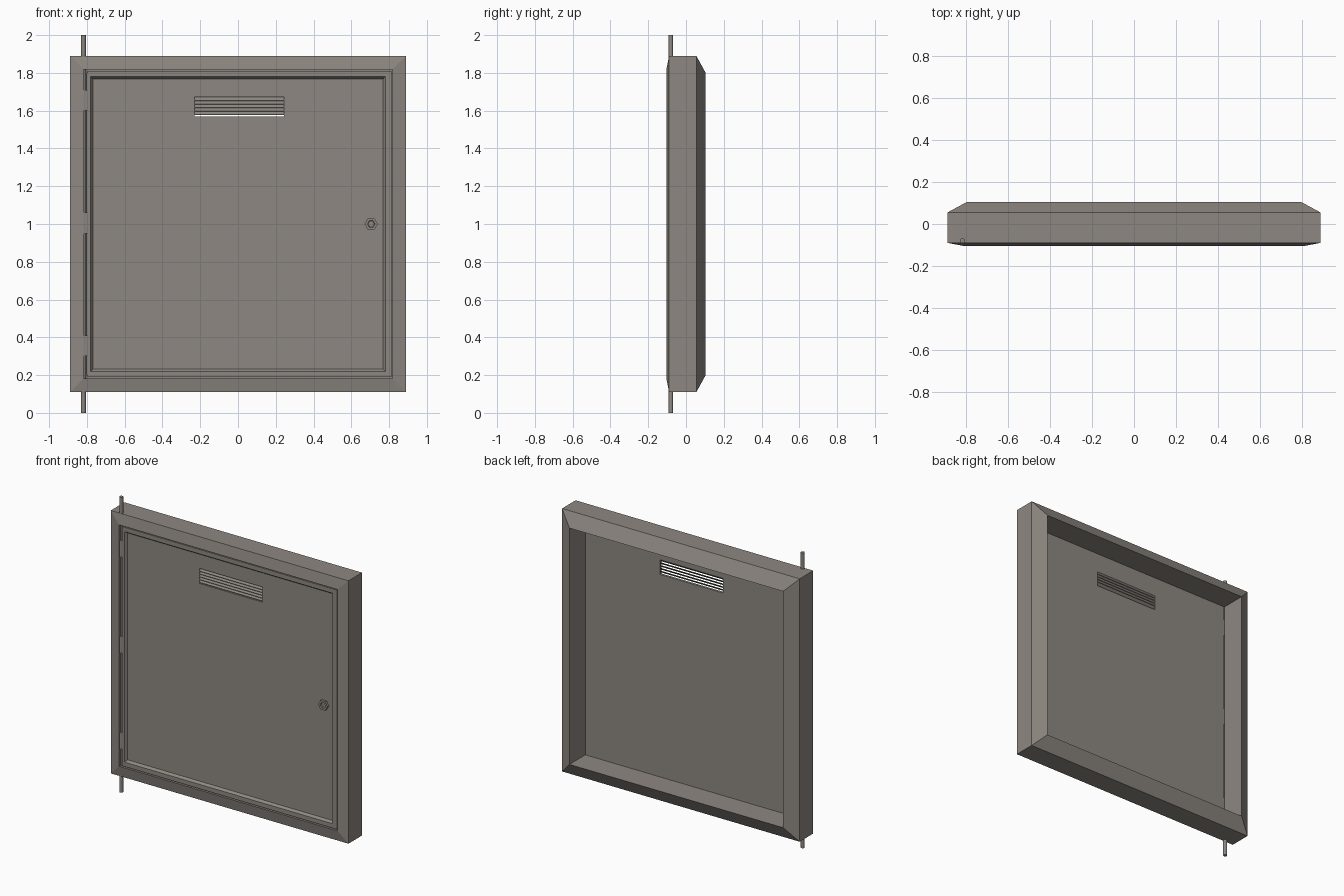
import bpy, bmesh, math
from mathutils import Vector

if "Cube" in bpy.data.objects:
    bpy.data.objects.remove(bpy.data.objects["Cube"])

mat = bpy.data.materials.new("warm grey metal")
mat.diffuse_color = (0.27, 0.245, 0.22, 1)
mat.use_nodes = True
mat.node_tree.nodes["Principled BSDF"].inputs["Base Color"].default_value = mat.diffuse_color


def loft(name, loops, closed=False, cap=False):
    """Skin a list of equal-length vertex loops; closed joins last to first."""
    bm = bmesh.new()
    rows = [[bm.verts.new(p) for p in lp] for lp in loops]
    n = len(rows[0])
    for i in range(len(rows) if closed else len(rows) - 1):
        a, b = rows[i], rows[(i + 1) % len(rows)]
        for k in range(n):
            bm.faces.new((a[k], a[(k + 1) % n], b[(k + 1) % n], b[k]))
    if cap:
        bm.faces.new(rows[0])
        bm.faces.new(rows[-1])
    bmesh.ops.recalc_face_normals(bm, faces=bm.faces)
    me = bpy.data.meshes.new(name)
    bm.to_mesh(me)
    bm.free()
    me.materials.append(mat)
    ob = bpy.data.objects.new(name, me)
    bpy.context.collection.objects.link(ob)
    return ob


def rect(x0, x1, z0, z1, y):
    return [(x0, y, z0), (x1, y, z0), (x1, y, z1), (x0, y, z1)]


def square(h, y):
    return rect(-h, h, 1 - h, 1 + h, y)


def ngon(r, n, cx, cz, y):
    return [(cx + r * math.cos(k * math.tau / n), y, cz + r * math.sin(k * math.tau / n))
            for k in range(n)]


def rod(name, r, z0, z1, x, y, n=12):
    return loft(name, [[(x + r * math.cos(k * math.tau / n), y + r * math.sin(k * math.tau / n), z)
                        for k in range(n)] for z in (z0, z1)], cap=True)


# surrounding frame: one closed profile carried around the square
loft("outer_frame", [square(h, y) for h, y in (
    (0.89, -0.09), (0.89, 0.055), (0.80, 0.104), (0.80, -0.066),
    (0.817, -0.066), (0.817, -0.104))], closed=True)

# door leaf with raised border and vent opening
HX0, HX1, HZ0, HZ1 = -0.23, 0.243, 1.57, 1.672
FRONT, BACK = -0.084, -0.068
loft("door", [
    rect(HX0, HX1, HZ0, HZ1, BACK),
    rect(-0.798, 0.812, 0.19, 1.81, BACK),
    rect(-0.798, 0.812, 0.19, 1.81, -0.101),
    square(0.78, -0.101),
    square(0.768, FRONT),
    rect(HX0, HX1, HZ0, HZ1, FRONT)], closed=True)

# sloping vent slats, low edge to the front
for i in range(5):
    z = HZ0 + 0.006 + i * 0.019
    t = 0.003
    prof = [(FRONT - 0.001, z), (BACK + 0.001, z + 0.018),
            (BACK + 0.001, z + 0.018 + t), (FRONT - 0.001, z + t)]
    loft("vent_slat_%d" % (i + 1),
         [[(x, y, zz) for y, zz in prof] for x in (HX0, HX1)], cap=True)

# hinge pin running through the frame, with three knuckles
rod("hinge_pin", 0.012, 0, 2, -0.818, -0.08)
for i, zc in enumerate((0.355, 1.005, 1.655)):
    rod("hinge_knuckle_%d" % (i + 1), 0.017, zc - 0.055, zc + 0.055, -0.816, -0.082)
    loft("hinge_leaf_%d" % (i + 1),
         [rect(-0.816, -0.79, zc - 0.055, zc + 0.055, y) for y in (-0.097, -0.07)], cap=True)

# hexagonal lock
loft("lock", [ngon(r, 6, 0.705, 1.0, y) for r, y in (
    (0.035, FRONT + 0.004), (0.035, -0.1), (0.02, -0.1), (0.017, -0.09))], cap=True)
